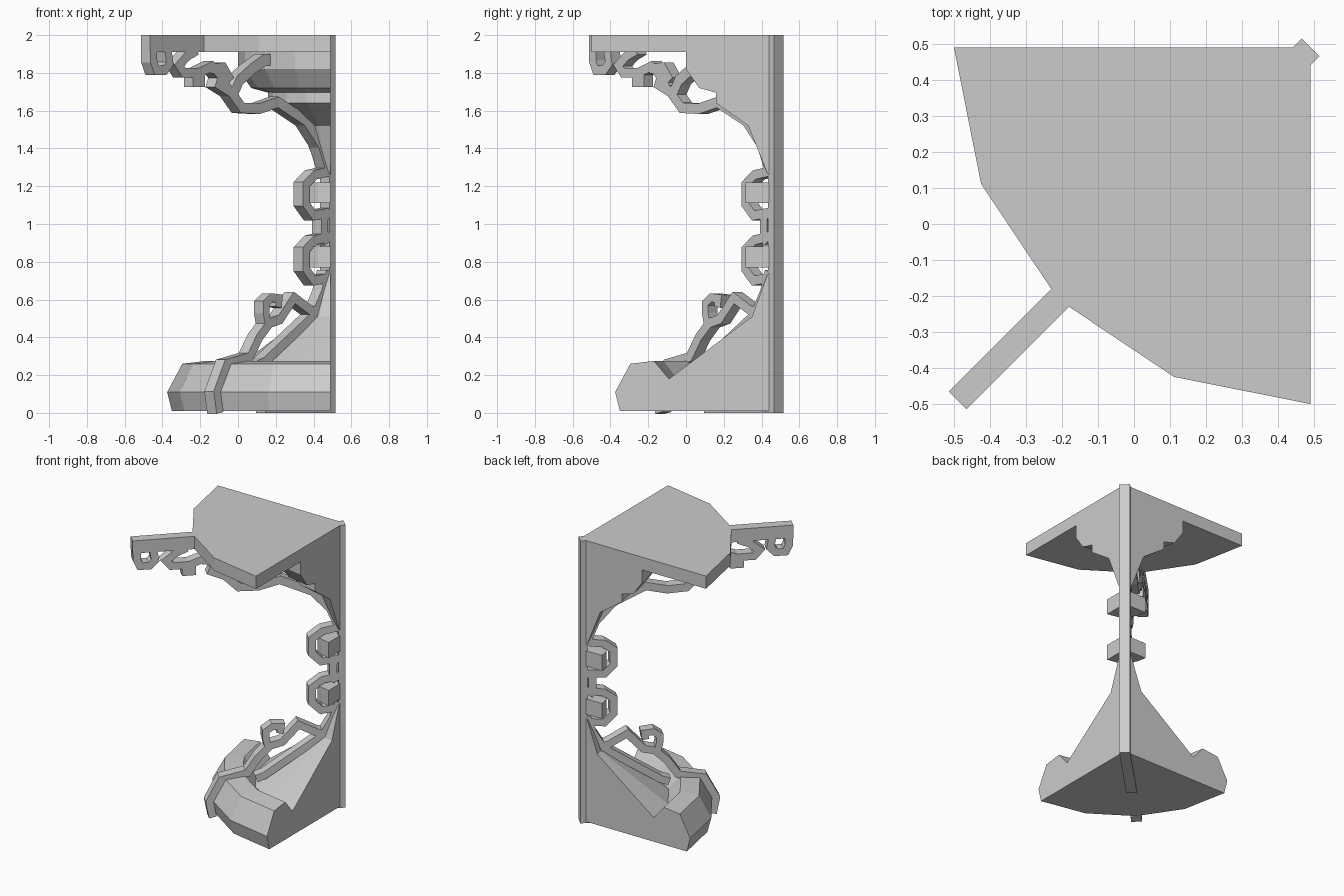
import bpy, bmesh, math
from mathutils import Vector

if "Cube" in bpy.data.objects:
    bpy.data.objects.remove(bpy.data.objects["Cube"])

C = 0.49          # the revolve axis is the corner at x = y = C
S2 = math.sqrt(2)
HALF = 0.035      # half thickness of the diagonal scroll plate


def finish(bm, name):
    bmesh.ops.remove_doubles(bm, verts=bm.verts, dist=1e-5)
    bmesh.ops.recalc_face_normals(bm, faces=bm.faces)
    me = bpy.data.meshes.new(name)
    bm.to_mesh(me)
    bm.free()
    ob = bpy.data.objects.new(name, me)
    bpy.context.collection.objects.link(ob)
    return ob


def quarter(name, profile, steps=4):
    """Quarter revolve of (radius, z) points round the corner axis, capped flat."""
    bm = bmesh.new()
    rings = []
    for i in range(steps + 1):
        a = math.pi + math.pi / 2 * i / steps
        rings.append([bm.verts.new((C + r * math.cos(a), C + r * math.sin(a), z))
                      for r, z in profile])
    n = len(profile)
    for a, b in zip(rings, rings[1:]):
        for k in range(n - 1):
            bm.faces.new((a[k], a[k + 1], b[k + 1], b[k]))
    bm.faces.new(rings[0])
    bm.faces.new(rings[-1])
    return finish(bm, name)


def diag(r, z, s):
    """Point on the diagonal plate: r along the diagonal, s across it."""
    return ((r + s) / S2, (r - s) / S2, z)


def strip(name, path, width=0.055):
    """Mitred band along (u, z) points, where x = y = u, as thick as the plate."""
    p = [Vector((u * S2, z)) for u, z in path]
    bm = bmesh.new()
    secs = []
    for i, q in enumerate(p):
        d0 = (q - p[i - 1]).normalized() if i else (p[1] - q).normalized()
        d1 = (p[i + 1] - q).normalized() if i < len(p) - 1 else d0
        n0, n1 = Vector((-d0.y, d0.x)), Vector((-d1.y, d1.x))
        m = (n0 + n1).normalized()
        m *= width / 2 / max(m.dot(n0), 0.5)
        secs.append([bm.verts.new(diag(v.x, v.y, s))
                     for v, s in ((q + m, HALF), (q - m, HALF), (q - m, -HALF), (q + m, -HALF))])
    for a, b in zip(secs, secs[1:]):
        for k in range(4):
            bm.faces.new((a[k], a[(k + 1) % 4], b[(k + 1) % 4], b[k]))
    bm.faces.new(secs[0])
    bm.faces.new(secs[-1])
    return finish(bm, name)


# Solid quarter-round bodies
quarter("base_body", [(0, .01), (.84, .01), (.865, .11), (.785, .26), (.66, .275),
                      (.58, .18), (.14, .51), (.06, .73), (0, .8)])
quarter("capital_body", [(0, 1.2), (.06, 1.27), (.16, 1.52), (.33, 1.64), (.33, 1.695),
                         (.42, 1.72), (.49, 1.82), (.49, 1.91), (.99, 1.91), (.99, 2), (0, 2)])
for tag, z in (("upper", 1.165), ("lower", .825)):
    quarter(tag + "_collar", [(0, z - .055), (.175, z - .055), (.175, z + .055), (0, z + .055)])

# Straight members of the diagonal plate
strip("corner_post", [(.475, 0), (.475, 2)], .045)
strip("top_bar", [(-.49, 1.955), (.49, 1.955)], .09)
strip("foot_bar", [(.12, .015), (.48, .015)], .03)

# Matching pair of curls on the shaft and the link between them
for tag, dz in (("upper", 0), ("lower", -.345)):
    strip(tag + "_shaft_curl", [(u, z + dz) for u, z in
          ((.47, 1.28), (.385, 1.26), (.337, 1.21), (.337, 1.105), (.38, 1.045), (.46, 1.06))], .05)
strip("shaft_link", [(.45, 1.06), (.435, 1.03), (.435, .93), (.45, .90)], .05)

# Upper scrollwork
strip("arch_rib", [(.465, 1.27), (.42, 1.42), (.34, 1.545), (.19, 1.645), (.09, 1.61),
                   (0, 1.615), (-.06, 1.70), (-.14, 1.75)], .055)
strip("arch_branch", [(-.05, 1.68), (-.015, 1.76), (.05, 1.82), (.12, 1.87), (.19, 1.87)], .06)
strip("wave_rib", [(-.07, 1.70), (-.10, 1.77), (-.16, 1.835), (-.23, 1.80), (-.31, 1.80),
                   (-.335, 1.84), (-.29, 1.89), (-.24, 1.92)], .05)
strip("wave_link", [(-.17, 1.82), (-.10, 1.83), (-.06, 1.76)], .05)
strip("pendant", [(-.23, 1.82), (-.23, 1.725)], .09)
strip("end_curl", [(-.47, 1.94), (-.47, 1.86), (-.455, 1.815), (-.41, 1.815),
                   (-.385, 1.85), (-.395, 1.93)], .05)

# Lower scrollwork
strip("base_rib", [(-.12, 0), (-.135, .11), (-.08, .26), (.04, .295), (.09, .40),
                   (.145, .475), (.20, .495), (.275, .61), (.36, .545), (.40, .53)], .05)
strip("base_curl", [(.135, .47), (.125, .53), (.125, .58), (.155, .61), (.195, .605), (.19, .56)], .045)
strip("cone_rib", [(.08, .25), (.12, .27), (.385, .52), (.435, .64), (.46, .75)], .05)
